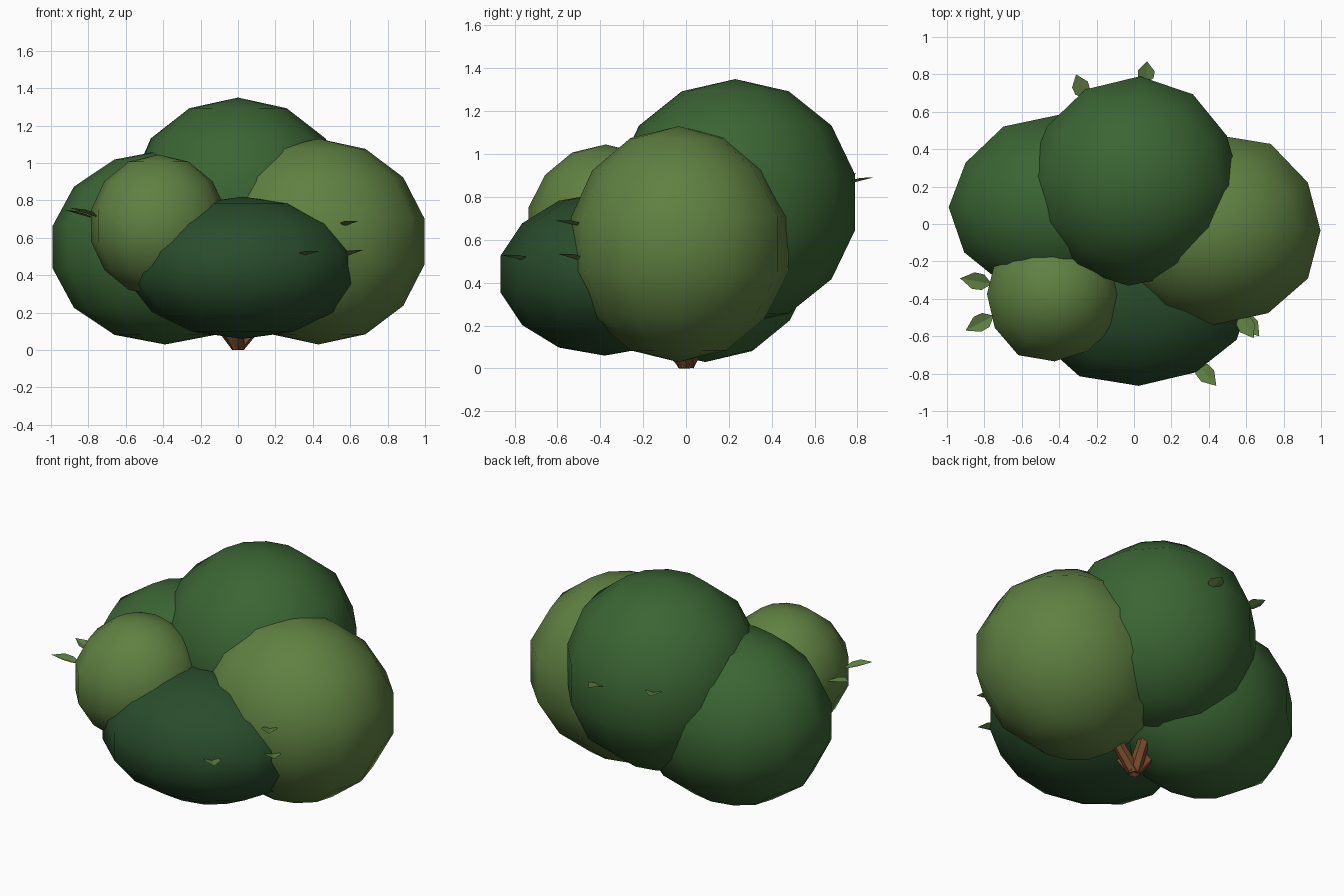
import bpy, bmesh, math
from mathutils import Vector, Matrix

if "Cube" in bpy.data.objects:
    bpy.data.objects.remove(bpy.data.objects["Cube"])


def material(name, rgb):
    m = bpy.data.materials.new(name)
    m.diffuse_color = (*rgb, 1)
    m.use_nodes = True
    m.node_tree.nodes["Principled BSDF"].inputs["Base Color"].default_value = m.diffuse_color
    return m


LIGHT = material("light_green", (0.116, 0.218, 0.054))
MID = material("mid_green", (0.043, 0.130, 0.034))
DARK = material("dark_green", (0.022, 0.072, 0.025))
BARK = material("bark_brown", (0.190, 0.072, 0.027))


def finish(bm, name, mat, smooth=False):
    me = bpy.data.meshes.new(name)
    bm.to_mesh(me)
    bm.free()
    me.materials.append(mat)
    for p in me.polygons:
        p.use_smooth = smooth
    ob = bpy.data.objects.new(name, me)
    bpy.context.collection.objects.link(ob)
    return ob


# Foliage clumps: stretched spheres, 12 segments by 7 rings,
# with soft bulges or dents given as (direction, amount)
def clump(name, centre, radii, mat, turn=0, bulges=()):
    bm = bmesh.new()
    bmesh.ops.create_uvsphere(bm, u_segments=12, v_segments=7, radius=1,
                              matrix=Matrix.Rotation(math.radians(turn), 4, 'Z'))
    for v in bm.verts:
        n = v.co.normalized()
        for direction, amount in bulges:
            v.co += n * amount * max(0, n.dot(Vector(direction).normalized())) ** 8
    bm.transform(Matrix.Translation(centre) @ Matrix.Diagonal((*radii, 1)))
    finish(bm, name, mat, True)


clump("back_clump", (0, 0.23, 0.775), (0.60, 0.575, 0.575), MID, -3,
      [((-0.8, 0.6, 0), -0.06), ((0.87, 0.4, 0), -0.06), ((-0.9, -0.3, 0), -0.04)])
clump("right_clump", (0.43, -0.035, 0.58), (0.58, 0.515, 0.55), LIGHT, 0,
      [((0.5, 0.87, 0), 0.08), ((0.8, -0.7, 0), 0.03)])
clump("left_clump", (-0.39, 0.09, 0.55), (0.625, 0.505, 0.52), MID, 0,
      [((-0.85, 0.5, 0), -0.05), ((-0.7, -0.7, 0), -0.03), ((-0.5, 0.87, 0), 0.03)])
clump("front_clump", (0.025, -0.38, 0.44), (0.62, 0.49, 0.38), DARK, 0,
      [((-0.5, -0.87, 0), 0.06)])
clump("small_left_clump", (-0.425, -0.375, 0.665), (0.37, 0.36, 0.38), LIGHT, 0,
      [((-0.5, -0.87, 0), 0.09), ((-0.5, 0.87, 0), 0.05)])


# Stems: tapered six-sided rods fanning out from the ground
def stem(name, top):
    bm = bmesh.new()
    base = Vector((0, 0, 0.015))
    d = Vector(top) - base
    m = (Matrix.Translation(base + d / 2)
         @ d.to_track_quat('Z', 'Y').to_matrix().to_4x4())
    bmesh.ops.create_cone(bm, cap_ends=True, segments=6, radius1=0.04,
                          radius2=0.025, depth=d.length, matrix=m)
    for v in bm.verts:
        v.co.z = max(v.co.z, 0)
    finish(bm, name, BARK)


for i, top in enumerate([(0.33, 0.0, 0.40), (-0.30, 0.06, 0.40), (0.0, 0.25, 0.50),
                         (0.0, -0.28, 0.36), (-0.25, -0.22, 0.45)]):
    stem(f"stem_{i + 1}", top)


# Leaves: pointed blades with a slight fold along the midrib
def leaf(name, base, tip, width=0.1):
    base, tip = Vector(base), Vector(tip)
    d = tip - base
    side = d.cross(Vector((0, 0, 1))).normalized()
    up = side.cross(d).normalized()
    bm = bmesh.new()
    mid = [bm.verts.new(base + d * t) for t in (0, 0.5, 1)]
    for s in (1, -1):
        a = bm.verts.new(base + d * 0.3 + side * s * width * 0.42 + up * 0.012)
        b = bm.verts.new(base + d * 0.6 + side * s * width * 0.45 + up * 0.012)
        for f in ([mid[0], a, mid[1]], [a, b, mid[1]], [b, mid[2], mid[1]]):
            bm.faces.new(f if s > 0 else f[::-1])
    finish(bm, name, LIGHT)


for i, (base, tip) in enumerate([
        ((-0.76, -0.32, 0.70), (-0.93, -0.29, 0.75)),
        ((-0.75, -0.49, 0.71), (-0.90, -0.57, 0.76)),
        ((0.56, -0.48, 0.66), (0.64, -0.61, 0.69)),
        ((0.57, -0.48, 0.50), (0.67, -0.60, 0.535)),
        ((0.33, -0.74, 0.50), (0.44, -0.865, 0.53)),
        ((0.06, 0.75, 0.86), (0.07, 0.87, 0.89)),
        ((-0.26, 0.67, 0.88), (-0.31, 0.80, 0.91))]):
    leaf(f"leaf_{i + 1}", base, tip)
